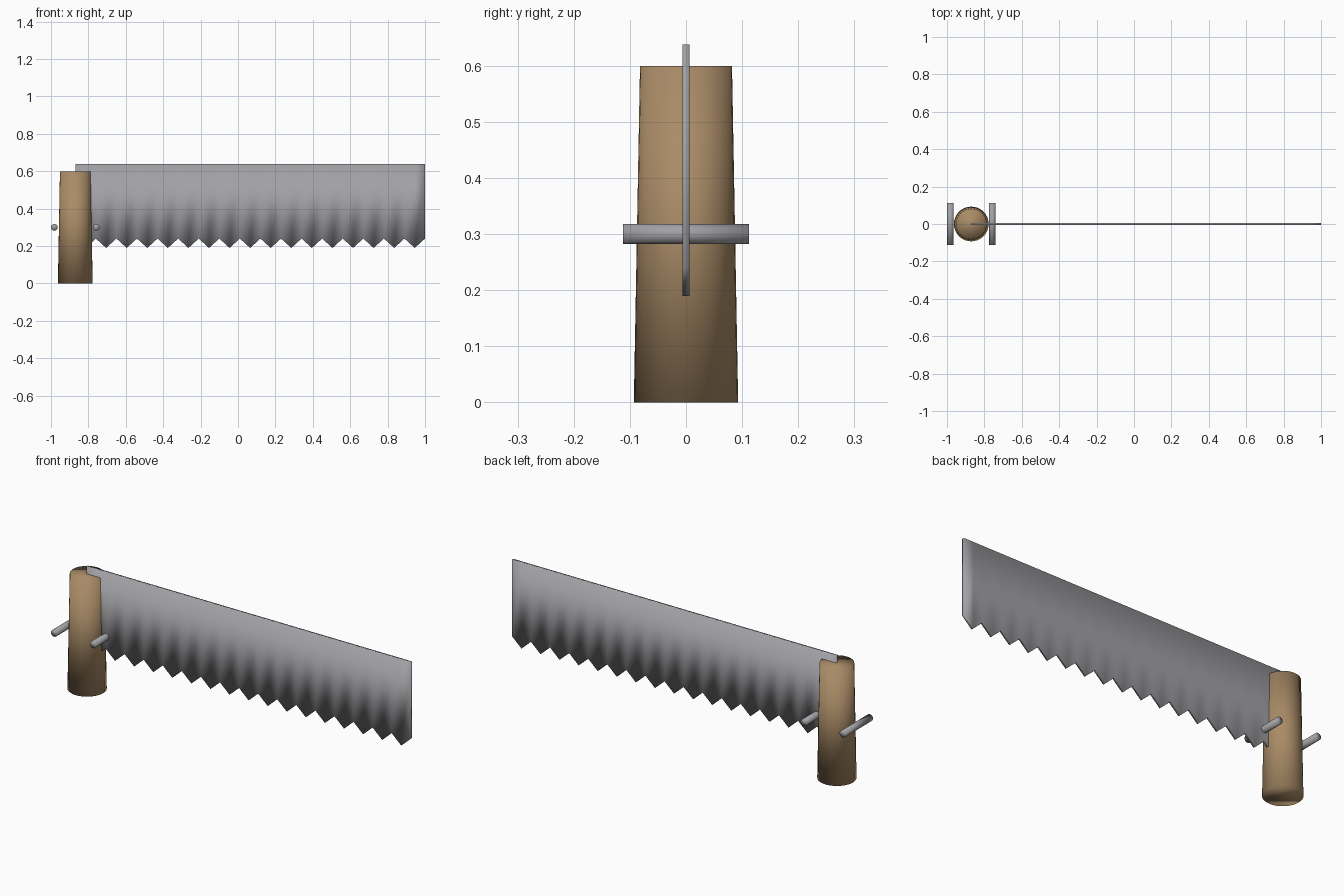
import bpy
import bmesh
import math

default = bpy.data.objects.get("Cube")
if default:
    bpy.data.objects.remove(default, do_unlink=True)


def make_material(name, color):
    mat = bpy.data.materials.new(name)
    mat.use_nodes = True
    mat.diffuse_color = color
    mat.node_tree.nodes["Principled BSDF"].inputs["Base Color"].default_value = color
    return mat


steel = make_material("grey steel", (0.36, 0.355, 0.375, 1))
wood = make_material("tan wood", (0.40, 0.26, 0.135, 1))


def finish(obj, name, mat):
    obj.name = name
    obj.data.name = name
    obj.data.materials.append(mat)
    # The whole surface is smooth, including across the rims
    for poly in obj.data.polygons:
        poly.use_smooth = True


HANDLE_X = -0.87

# Tapered wooden handle
bpy.ops.mesh.primitive_cone_add(vertices=32, radius1=0.093, radius2=0.082,
                                depth=0.6, location=(HANDLE_X, 0, 0.3))
finish(bpy.context.object, "handle", wood)

# Cross pins on both sides of the handle
for name, side in (("outer_pin", -1), ("inner_pin", 1)):
    bpy.ops.mesh.primitive_cylinder_add(
        vertices=24, radius=0.018, depth=0.224,
        location=(HANDLE_X + side * 0.112, 0, 0.3),
        rotation=(math.pi / 2, 0, 0))
    finish(bpy.context.object, name, steel)

# Toothed blade: one column of quads per half tooth
TEETH = 17
BLADE_END, BLADE_TOP, VALLEY, TIP = 1.0, 0.638, 0.24, 0.19
THICKNESS = 0.012
steps = TEETH * 2

bm = bmesh.new()
rows = []
for i in range(steps + 1):
    x = HANDLE_X + (BLADE_END - HANDLE_X) * i / steps
    low = TIP if i % 2 else VALLEY
    y = THICKNESS / 2
    rows.append([bm.verts.new(p) for p in (
        (x, -y, low), (x, -y, BLADE_TOP), (x, y, BLADE_TOP), (x, y, low))])
for a, b in zip(rows, rows[1:]):
    for j in range(4):
        k = (j + 1) % 4
        bm.faces.new((a[j], b[j], b[k], a[k]))
bm.faces.new(rows[0])
bm.faces.new(rows[-1][::-1])
bmesh.ops.recalc_face_normals(bm, faces=bm.faces)
mesh = bpy.data.meshes.new("blade")
bm.to_mesh(mesh)
bm.free()
blade = bpy.data.objects.new("blade", mesh)
bpy.context.collection.objects.link(blade)
finish(blade, "blade", steel)
